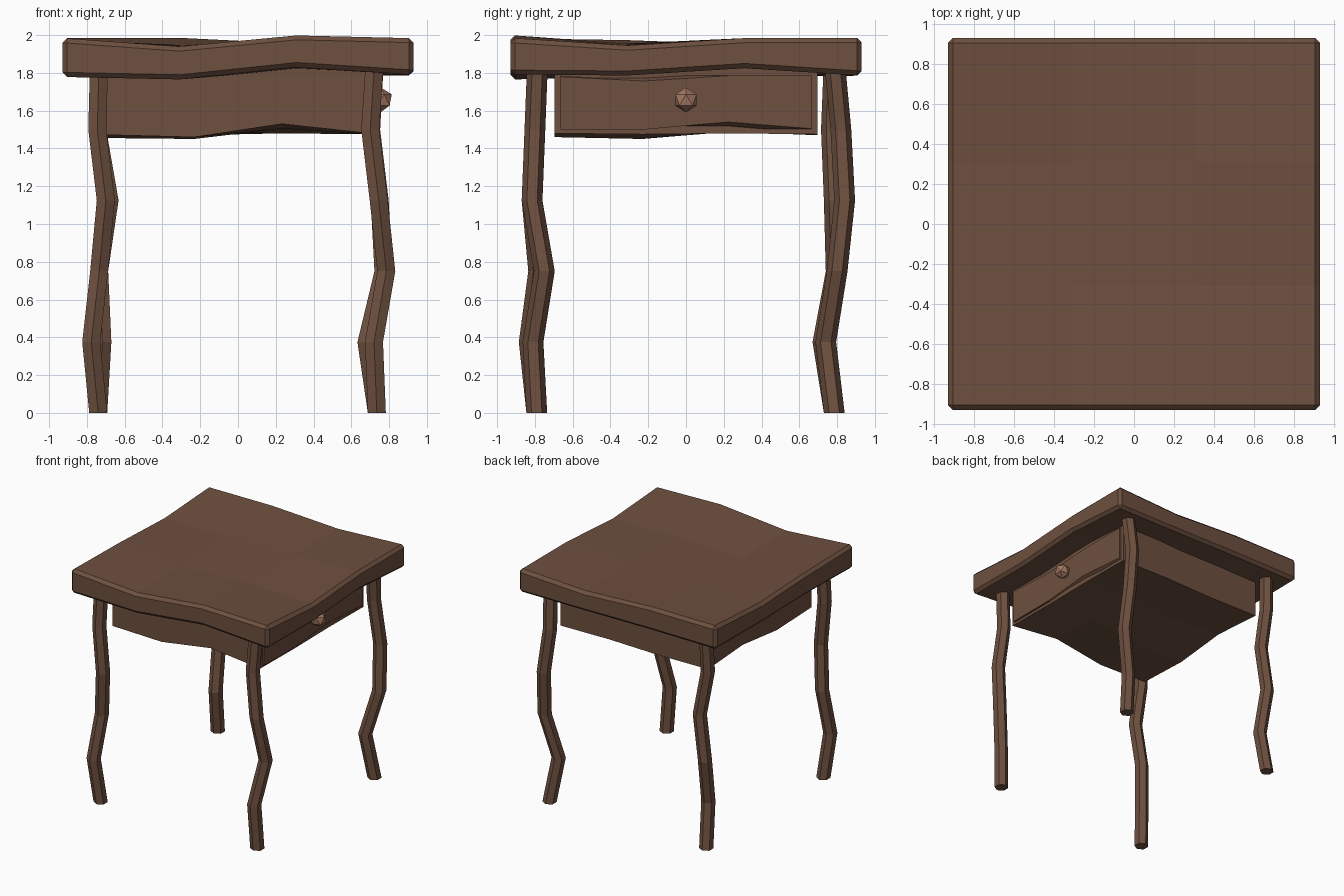
import bpy, bmesh
from math import sin, cos, pi

if "Cube" in bpy.data.objects:
    bpy.data.objects.remove(bpy.data.objects["Cube"])


def material(name, rgb):
    m = bpy.data.materials.new(name)
    m.diffuse_color = (*rgb, 1)
    m.use_nodes = True
    m.node_tree.nodes["Principled BSDF"].inputs["Base Color"].default_value = m.diffuse_color
    return m


WOOD = material("wood", (0.155, 0.08, 0.05))
KNOB = material("knob wood", (0.38, 0.19, 0.125))


def finish(name, bm, mat):
    bmesh.ops.recalc_face_normals(bm, faces=bm.faces)
    me = bpy.data.meshes.new(name)
    bm.to_mesh(me)
    bm.free()
    me.materials.append(mat)
    ob = bpy.data.objects.new(name, me)
    bpy.context.collection.objects.link(ob)
    return ob


def patch(front, back, left, right):
    """4x4 heights blended from four edge profiles (left/right give the middle two)."""
    L = [front[0], *left, back[0]]
    R = [front[3], *right, back[3]]
    def h(i, j):
        u, v = i / 3, j / 3
        flat = ((1-u)*(1-v)*front[0] + u*(1-v)*front[3]
                + (1-u)*v*back[0] + u*v*back[3])
        return (1-v)*front[i] + v*back[i] + (1-u)*L[j] + u*R[j] - flat
    return h


def wavy_box(name, half, top, bottom, mat):
    bm = bmesh.new()
    def grid(h):
        return [[bm.verts.new((half*(2*i/3 - 1), half*(2*j/3 - 1), h(i, j)))
                 for j in range(4)] for i in range(4)]
    t, b = grid(top), grid(bottom)
    for i in range(3):
        for g in (t, b):
            for j in range(3):
                bm.faces.new((g[i][j], g[i+1][j], g[i+1][j+1], g[i][j+1]))
        for j in (0, 3):
            bm.faces.new((t[i][j], t[i+1][j], b[i+1][j], b[i][j]))
            bm.faces.new((t[j][i], t[j][i+1], b[j][i+1], b[j][i]))
    return finish(name, bm, mat)


# warped table top with a chamfered rim
top = wavy_box("table_top", 0.93,
               patch([1.985, 1.94, 2.0, 1.985], [1.985, 1.987, 1.955, 1.985],
                     [1.975, 1.95], [1.945, 1.985]),
               patch([1.778, 1.765, 1.83, 1.79], [1.785, 1.79, 1.785, 1.785],
                     [1.79, 1.78], [1.785, 1.825]), WOOD)
bev = top.modifiers.new("chamfer", 'BEVEL')
bev.width = 0.025
bev.segments = 1
bev.limit_method = 'ANGLE'
bev.angle_limit = pi / 4

# drawer case under the top
wavy_box("drawer_case", 0.695,
         lambda i, j: 1.84,
         patch([1.472, 1.46, 1.53, 1.48], [1.475, 1.47, 1.48, 1.475],
               [1.455, 1.505], [1.475, 1.48]), WOOD)

# drawer front on the right side, wavy outer edges
bm = bmesh.new()
rings = []
for x, low, high in ((0.68, [1.5]*4, [1.785]*4),
                     (0.712, [1.5, 1.5, 1.54, 1.505], [1.78, 1.757, 1.785, 1.785])):
    ys = [-0.665, -0.222, 0.222, 0.665]
    rings.append([[bm.verts.new((x, y, z)) for y, z in zip(ys, zs)] for zs in (low, high)])
for (lo, hi) in rings:
    for k in range(3):
        bm.faces.new((lo[k], lo[k+1], hi[k+1], hi[k]))
(l0, h0), (l1, h1) = rings
for a, b in ((l0, l1), (h0, h1)):
    for k in range(3):
        bm.faces.new((a[k], a[k+1], b[k+1], b[k]))
for k in (0, 3):
    bm.faces.new((l0[k], h0[k], h1[k], l1[k]))
finish("drawer_front", bm, WOOD)

# faceted knob
bm = bmesh.new()
bmesh.ops.create_icosphere(bm, subdivisions=1, radius=0.066)
bmesh.ops.translate(bm, verts=bm.verts, vec=(0.755, 0, 1.657))
finish("drawer_knob", bm, KNOB)


# crooked six-sided legs, a ring every 0.375 in height
def leg(name, path):
    bm = bmesh.new()
    rings = [[bm.verts.new((x + 0.055*sin(k*pi/3), y + 0.055*cos(k*pi/3), 0.375*n))
              for k in range(6)] for n, (x, y) in enumerate(path)]
    for a, b in zip(rings, rings[1:]):
        for k in range(6):
            bm.faces.new((a[k], a[k-1], b[k-1], b[k]))
    bm.faces.new(rings[0])
    bm.faces.new(rings[-1])
    finish(name, bm, WOOD)


leg("front_left_leg", [(-0.74, -0.79), (-0.777, -0.83), (-0.735, -0.78),
                       (-0.70, -0.815), (-0.745, -0.80), (-0.735, -0.785)])
leg("front_right_leg", [(0.735, -0.79), (0.72, -0.81), (0.785, -0.75),
                        (0.745, -0.815), (0.70, -0.80), (0.725, -0.785)])
leg("back_left_leg", [(-0.74, 0.785), (-0.718, 0.725), (-0.735, 0.795),
                      (-0.68, 0.785), (-0.745, 0.77), (-0.735, 0.785)])
leg("back_right_leg", [(0.735, 0.785), (0.68, 0.74), (0.77, 0.80),
                       (0.75, 0.84), (0.705, 0.82), (0.725, 0.785)])
